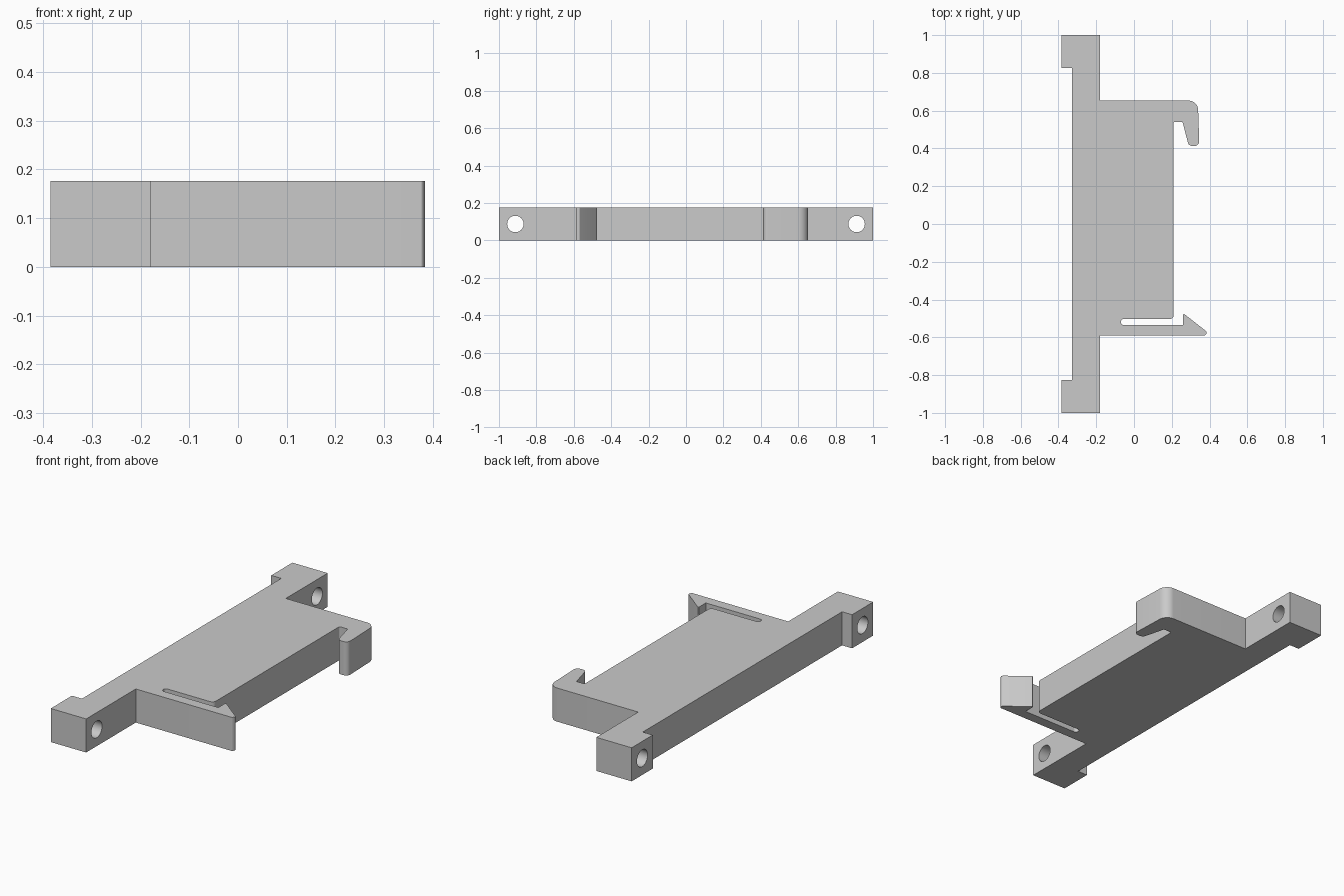
import bpy, bmesh, math
from mathutils import Vector

cube = bpy.data.objects.get("Cube")
if cube:
    bpy.data.objects.remove(cube, do_unlink=True)

HEIGHT = 0.176

grey = bpy.data.materials.new("plain grey")
grey.use_nodes = True
colour = (0.59, 0.59, 0.59, 1)
grey.diffuse_color = colour
grey.node_tree.nodes["Principled BSDF"].inputs["Base Color"].default_value = colour


def rounded(corners, steps=8):
    """Outline with each (x, y, radius) corner replaced by a tangent arc."""
    out = []
    for i, (x, y, r) in enumerate(corners):
        p = Vector((x, y))
        if r == 0:
            out.append(p)
            continue
        a = (Vector(corners[i - 1][:2]) - p).normalized()
        b = (Vector(corners[(i + 1) % len(corners)][:2]) - p).normalized()
        half = a.angle(b) / 2
        centre = p + (a + b).normalized() * (r / math.sin(half))
        start = p + a * (r / math.tan(half)) - centre
        end = p + b * (r / math.tan(half)) - centre
        for k in range(steps + 1):
            out.append(centre + start.lerp(end, k / steps).normalized() * r)
    return out


# Clip plate outline: mounting rail, panel, hook arm and snap latch
outline = [
    (-0.385, 1, 0), (-0.18, 1, 0), (-0.18, 0.653, 0),
    # hook arm
    (0.338, 0.653, 0.05), (0.346, 0.413, 0.024), (0.29, 0.413, 0.024),
    (0.257, 0.54, 0.005), (0.21, 0.54, 0.006),
    # panel edge and slot
    (0.21, -0.503, 0.02), (-0.07, -0.503, 0.0155), (-0.07, -0.535, 0.0155),
    # snap latch
    (0.26, -0.535, 0), (0.26, -0.472, 0.004), (0.388, -0.572, 0.012),
    (0.378, -0.589, 0.006), (-0.18, -0.589, 0),
    # rail feet
    (-0.18, -1, 0), (-0.385, -1, 0), (-0.385, -0.825, 0),
    (-0.327, -0.825, 0), (-0.327, 0.825, 0), (-0.385, 0.825, 0),
]
bm = bmesh.new()
face = bm.faces.new([bm.verts.new((p.x, p.y, 0)) for p in rounded(outline)])
top = bmesh.ops.extrude_face_region(bm, geom=[face])["geom"]
bmesh.ops.translate(bm, vec=(0, 0, HEIGHT),
                    verts=[v for v in top if isinstance(v, bmesh.types.BMVert)])
bmesh.ops.recalc_face_normals(bm, faces=bm.faces)
mesh = bpy.data.meshes.new("clip_plate")
bm.to_mesh(mesh)
bm.free()
plate = bpy.data.objects.new("clip_plate", mesh)
bpy.context.collection.objects.link(plate)
mesh.materials.append(grey)

# Screw holes through both rail feet
for side in (-1, 1):
    bpy.ops.mesh.primitive_cylinder_add(
        vertices=40, radius=0.044, depth=0.5,
        location=(-0.28, side * 0.912, HEIGHT / 2), rotation=(0, math.pi / 2, 0))
    cutter = bpy.context.object
    cutter.name = "screw_hole_cutter"
    cutter.hide_render = True
    cutter.data.materials.append(grey)
    bpy.ops.object.select_all(action="DESELECT")
    plate.select_set(True)
    bpy.context.view_layer.objects.active = plate
    cut = plate.modifiers.new("screw_hole", "BOOLEAN")
    cut.operation = "DIFFERENCE"
    cut.solver = "EXACT"
    cut.object = cutter
    bpy.ops.object.modifier_apply(modifier=cut.name)
    bpy.data.objects.remove(cutter, do_unlink=True)

bpy.ops.object.shade_smooth_by_angle(angle=math.radians(30))
